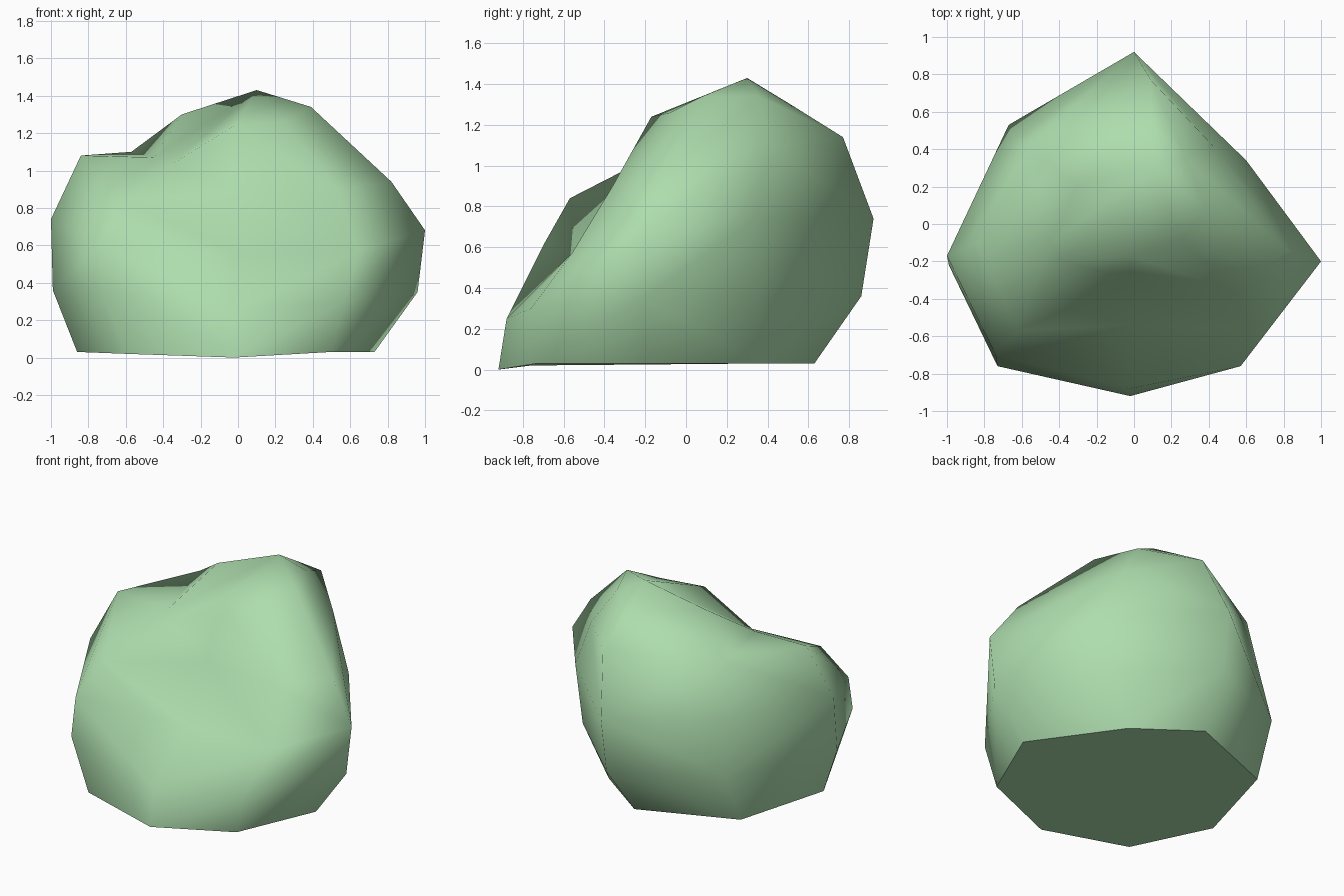
import bpy
import bmesh
from mathutils import Vector

# Remove the default cube
default_cube = bpy.data.objects.get("Cube")
if default_cube:
    bpy.data.objects.remove(default_cube, do_unlink=True)


def make_material(name, colour):
    material = bpy.data.materials.new(name)
    material.use_nodes = True
    material.diffuse_color = colour
    shader = material.node_tree.nodes["Principled BSDF"]
    shader.inputs["Base Color"].default_value = colour
    shader.inputs["Roughness"].default_value = 0.9
    return material


# Profiles of the boulder, from the ground up, one per compass direction
profiles = {
    "back": [(-.05, .63, .03), (0, .86, .36), (0, .92, .74), (.09, .77, 1.14), (.09, .53, 1.29)],
    "back_right": [(-.68, .38, .03), (-.67, .53, .38), (-.64, .45, .74), (-.57, .41, 1.1), (-.3, .21, 1.3)],
    "right": [(-.86, -.26, .03), (-.99, -.22, .36), (-1, -.17, .74), (-.84, -.1, 1.08), (-.45, -.11, 1.07)],
    "front_right": [(-.6, -.76, .02), (-.73, -.76, .37), (-.74, -.7, .61), (-.62, -.57, .84), (-.36, -.2, 1.03)],
    "front": [(-.02, -.92, 0), (-.02, -.88, .25), (0, -.54, .55), (-.02, -.3, .89), (-.02, -.17, 1.24)],
    "front_left": [(.5, -.73, .03), (.57, -.76, .3), (.64, -.56, .57), (.53, -.36, .9), (.25, -.08, 1.26)],
    "left": [(.73, -.2, .03), (.96, -.2, .35), (1, -.2, .68), (.82, -.14, .94), (.39, .08, 1.34)],
    "back_left": [(.34, .35, .03), (.53, .36, .36), (.6, .34, .74), (.43, .41, 1.1), (.27, .36, 1.34)],
}
peak = Vector((.1, .3, 1.43))
core = Vector((0, .1, .6))
# The walls whose top row dips into the hollow beside the lump
hollow = {"back_right", "right", "front_right"}


def add_wall(bm, corners, sunken):
    """Split a four-cornered wall along its outer or its sunken diagonal."""
    a, b, c, d = corners
    first = ((a.co + c.co) / 2 - core).length
    second = ((b.co + d.co) / 2 - core).length
    if (first > second) != sunken:
        triangles = (a, b, c), (a, c, d)
    else:
        triangles = (a, b, d), (b, c, d)
    for triangle in triangles:
        bm.faces.new(triangle)


def build_boulder(name, material):
    bm = bmesh.new()
    columns = [[bm.verts.new(point) for point in profile] for profile in profiles.values()]
    summit = bm.verts.new(peak)

    # Walls between neighbouring profiles, closed by a fan at the summit
    for index, side in enumerate(profiles):
        column = columns[index]
        following = columns[(index + 1) % len(columns)]
        top = len(column) - 1
        for low in range(top):
            high = low + 1
            corners = column[low], following[low], following[high], column[high]
            add_wall(bm, corners, side in hollow and high == top)
        bm.faces.new((column[top], following[top], summit))

    # Flat underside with a crisp rim
    underside = bm.faces.new([column[0] for column in columns])
    bmesh.ops.recalc_face_normals(bm, faces=bm.faces[:])
    for face in bm.faces:
        face.smooth = True
    for edge in underside.edges:
        edge.smooth = False

    mesh = bpy.data.meshes.new(name)
    bm.to_mesh(mesh)
    bm.free()
    mesh.materials.append(material)
    boulder = bpy.data.objects.new(name, mesh)
    bpy.context.collection.objects.link(boulder)
    return boulder


pale_green = make_material("pale_green", (.42, .72, .42, 1))
build_boulder("boulder", pale_green)
